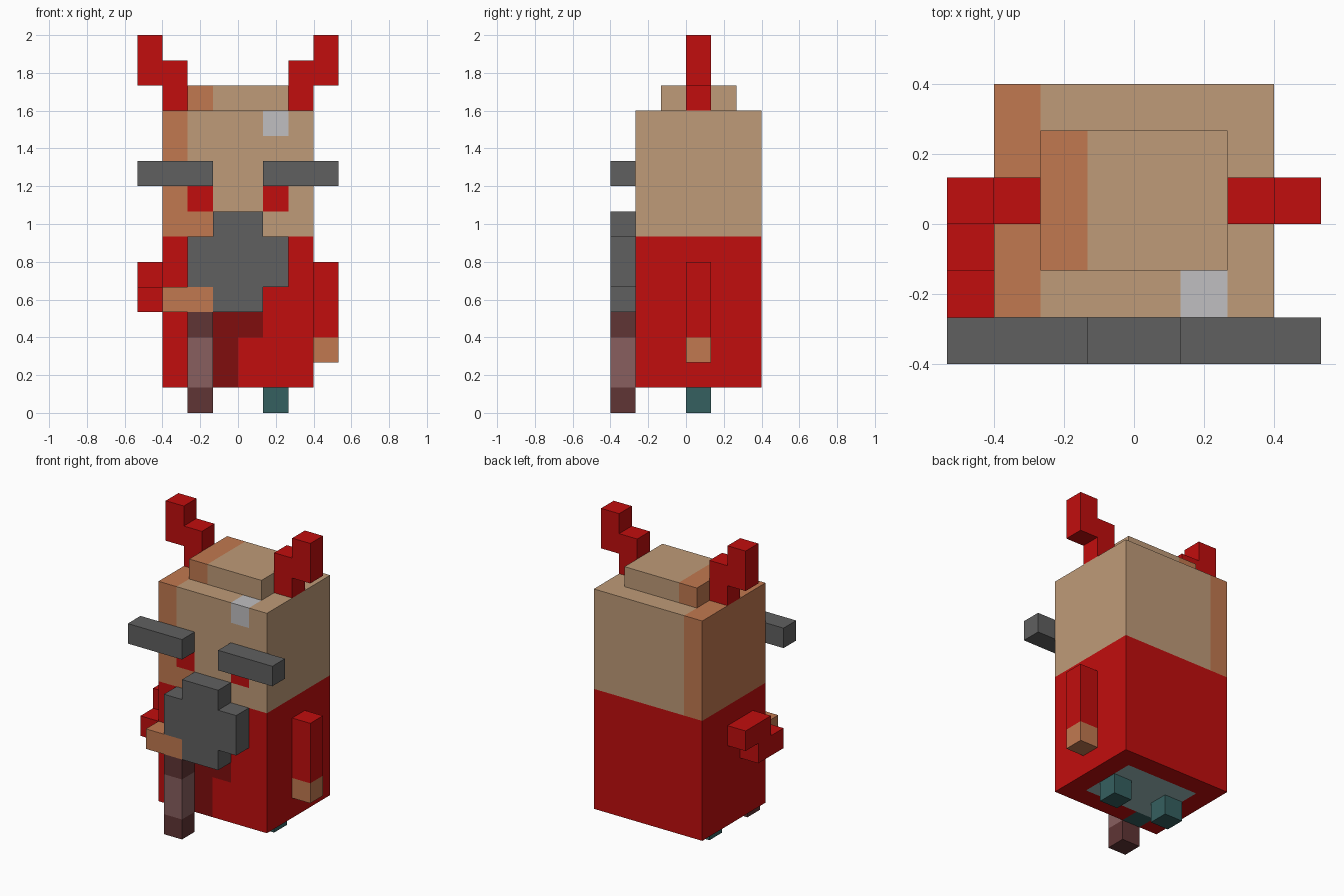
import bpy, bmesh
from mathutils import Vector

cube = bpy.data.objects.get("Cube")
if cube:
    bpy.data.objects.remove(cube, do_unlink=True)

U = 2 / 15  # one block; all sizes below are in blocks


def linear(c):
    c /= 255
    return c / 12.92 if c <= 0.04045 else ((c + 0.055) / 1.055) ** 2.4


COLOURS = {
    "red": (193, 13, 13), "dark_red": (128, 13, 13), "tan": (191, 155, 120),
    "orange": (193, 121, 80), "grey": (96, 96, 96), "silver": (192, 191, 193),
    "mauve": (136, 95, 95), "dark_brown": (96, 53, 53), "teal": (53, 96, 96),
    "pale_teal": (158, 190, 190),
}
MATS = {}
for name, rgb in COLOURS.items():
    col = (*[linear(c) for c in rgb], 1)
    mat = bpy.data.materials.new(name)
    mat.use_nodes = True
    mat.diffuse_color = col
    bsdf = next(n for n in mat.node_tree.nodes if n.type == 'BSDF_PRINCIPLED')
    bsdf.inputs["Base Color"].default_value = col
    MATS[name] = mat


def finish(name, bm, rule):
    """Colour faces by a colour name or a rule(centre, normal), then scale and link."""
    bmesh.ops.recalc_face_normals(bm, faces=bm.faces)
    me = bpy.data.meshes.new(name)
    used = []
    for f in bm.faces:
        key = rule if isinstance(rule, str) else rule(f.calc_center_median(), f.normal)
        if key not in used:
            used.append(key)
            me.materials.append(MATS[key])
        f.material_index = used.index(key)
    bmesh.ops.scale(bm, vec=(U, U, U), verts=bm.verts)
    bm.to_mesh(me)
    bm.free()
    ob = bpy.data.objects.new(name, me)
    bpy.context.scene.collection.objects.link(ob)
    return ob


def box(name, lo, hi, rule, cuts=((), (), ())):
    """Box between two corners, sliced at the given x, y and z positions."""
    bm = bmesh.new()
    bmesh.ops.create_cube(bm, size=1)
    for v in bm.verts:
        v.co = [lo[i] + (v.co[i] + 0.5) * (hi[i] - lo[i]) for i in range(3)]
    for axis, places in enumerate(cuts):
        no = Vector([float(i == axis) for i in range(3)])
        for p in places:
            bmesh.ops.bisect_plane(bm, geom=bm.verts[:] + bm.edges[:] + bm.faces[:],
                                   plane_co=no * p, plane_no=no)
    return finish(name, bm, rule)


def prism(name, outline, axis, start, end, colour):
    """Outline in the plane across an axis (0 = x, 1 = y), extruded along it."""
    bm = bmesh.new()
    pts = [(start, a, z) if axis == 0 else (a, start, z) for a, z in outline]
    face = bm.faces.new([bm.verts.new(p) for p in pts])
    ext = bmesh.ops.extrude_face_region(bm, geom=[face])["geom"]
    shift = [0, 0, 0]
    shift[axis] = end - start
    bmesh.ops.translate(bm, vec=shift,
                        verts=[g for g in ext if isinstance(g, bmesh.types.BMVert)])
    return finish(name, bm, colour)


# Body and face: painted areas follow the block grid
def body_colour(c, n):
    x, y, z = c
    if n.z < -0.5:
        if -2 < x < 2 and -1 < y < 2:
            return "pale_teal"
        return "teal" if -2 < x < -1 and y < -1 else "red"
    front = n.y < -0.5
    if z < 7:
        coat_gap = (-1 < x < 1 and 3 < z < 4) or (-1 < x < 0 and z < 3)
        return "dark_red" if front and coat_gap else "red"
    if front and 1 < abs(x) < 2 and 8 < z < 9:
        return "red"  # eyes
    if 1 < x < 2 and ((front and z > 11) or (n.z > 0.5 and y < -1)):
        return "silver"
    if x < -2 or (front and x < -1 and z < 8):
        return "orange"
    return "tan"


box("body", (-3, -2, 1), (3, 3, 12), body_colour,
    ((-2, -1, 0, 1, 2), (-1, 2), (3, 4, 7, 8, 9, 11)))

# Raised crown of the head
box("head_crown", (-2, -1, 12), (2, 2, 13),
    lambda c, n: "orange" if c.x < -1 else "tan", ((-1,), (), ()))

# Mirrored horns, brows and feet
horn = [(2, 12), (3, 12), (3, 13), (4, 13), (4, 15), (3, 15), (3, 14), (2, 14)]
for side, s in (("left", 1), ("right", -1)):
    prism(side + "_horn", [(s * x, z) for x, z in horn], 1, 0, 1, "red")
    for part, a, b, y, z, colour in (("brow", 1, 4, -3, 9, "grey"),
                                     ("foot", 1, 2, 0, 0, "teal")):
        x0, x1 = sorted((s * a, s * b))
        box(f"{side}_{part}", (x0, y, z), (x1, y + 1, z + 1), colour)

# Beard, a stepped cross in front of the chest
half = [(1, 4), (1, 5), (2, 5), (2, 7), (1, 7), (1, 8)]
prism("beard", half + [(-x, z) for x, z in reversed(half)], 1, -3, -2, "grey")

# Left arm hanging down, with its hand at the end
box("left_arm", (3, 0, 2), (4, 1, 6),
    lambda c, n: "orange" if c.z < 3 else "red", ((), (), (3,)))

# Right arm stepping forward and its hand on the staff
arm = [(1, 5), (1, 6), (-1, 6), (-1, 5), (-2, 5), (-2, 4), (0, 4), (0, 5)]
prism("right_arm", arm, 0, -4, -3, "red")
box("right_hand", (-3, -3, 4), (-1, -2, 5), "orange")

# Staff with dark ends
box("staff", (-2, -3, 0), (-1, -2, 4),
    lambda c, n: "mauve" if 1 < c.z < 3 else "dark_brown", ((), (), (1, 3)))
